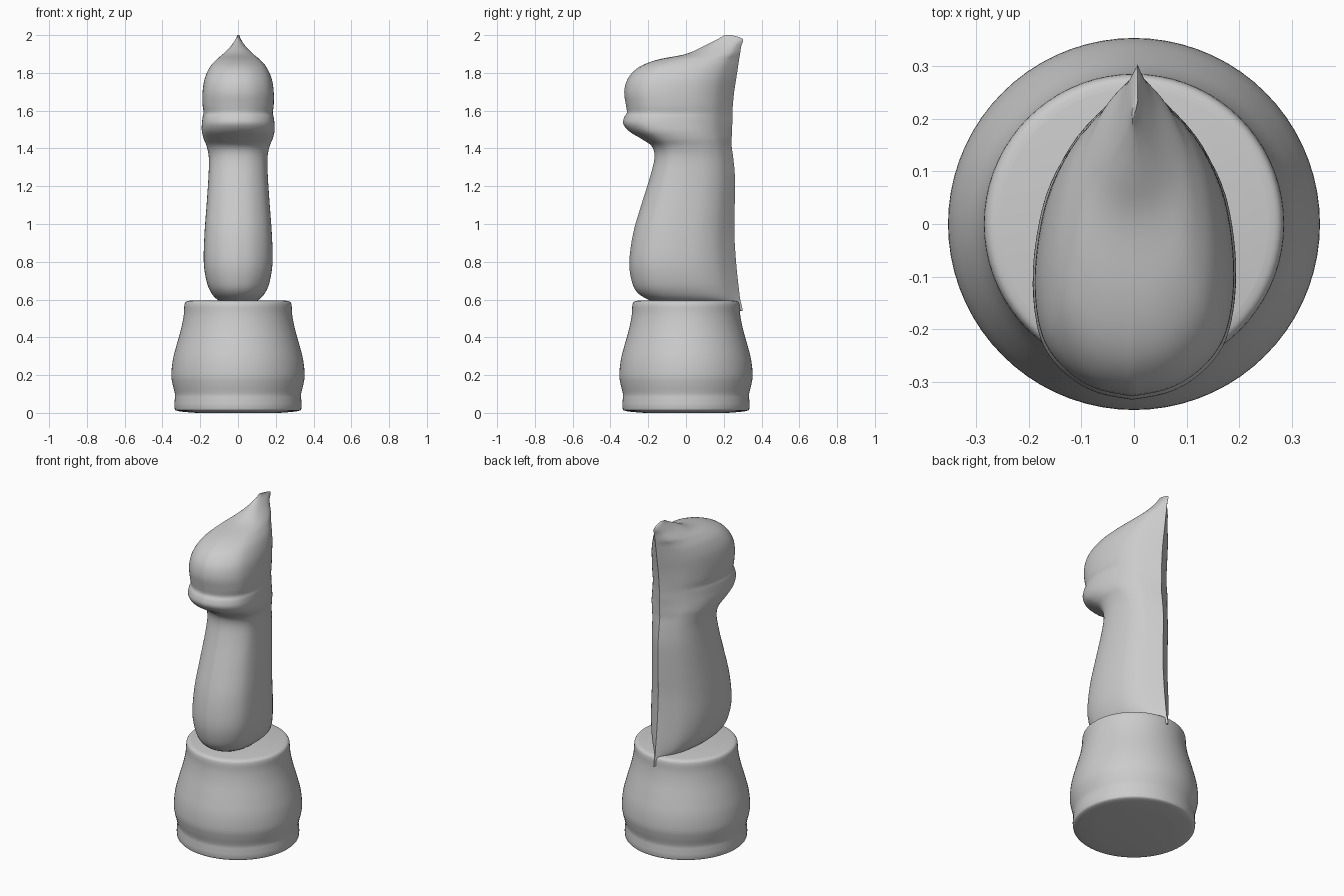
import bpy, bmesh, math

default_cube = bpy.data.objects.get("Cube")
if default_cube:
    bpy.data.objects.remove(default_cube, do_unlink=True)

grey = bpy.data.materials.new("plain_grey")
grey.use_nodes = True
grey.diffuse_color = (0.6, 0.6, 0.6, 1)
grey.node_tree.nodes["Principled BSDF"].inputs["Base Color"].default_value = grey.diffuse_color


def smooth_path(points, steps):
    """Catmull-Rom interpolation through tuples of any length."""
    result = []
    last = len(points) - 1
    for i in range(last):
        a, b = points[max(i - 1, 0)], points[i]
        c, d = points[i + 1], points[min(i + 2, last)]
        for s in range(steps):
            t = s / steps
            result.append(tuple(
                q + 0.5 * t * (r - p + t * (2 * p - 5 * q + 4 * r - u + t * (3 * (q - r) + u - p)))
                for p, q, r, u in zip(a, b, c, d)))
    result.append(points[last])
    return result


def loft(name, rings, sharp_angle):
    """Skin closed rings of equal length and cap both ends."""
    bm = bmesh.new()
    loops = [[bm.verts.new(co) for co in ring] for ring in rings]
    count = len(loops[0])
    for low, high in zip(loops, loops[1:]):
        for i in range(count):
            j = (i + 1) % count
            bm.faces.new((low[i], low[j], high[j], high[i]))
    bm.faces.new(loops[0][::-1])
    bm.faces.new(loops[-1])
    bmesh.ops.recalc_face_normals(bm, faces=bm.faces)
    mesh = bpy.data.meshes.new(name)
    bm.to_mesh(mesh)
    bm.free()
    mesh.materials.append(grey)
    obj = bpy.data.objects.new(name, mesh)
    bpy.context.collection.objects.link(obj)
    bpy.ops.object.select_all(action="DESELECT")
    obj.select_set(True)
    bpy.context.view_layer.objects.active = obj
    bpy.ops.object.shade_smooth_by_angle(angle=math.radians(sharp_angle))
    return obj


# Pedestal: round turned base, as (radius, height)
base_profile = [
    (0.22, 0), (0.32, 0.01), (0.336, 0.03), (0.335, 0.07), (0.334, 0.1),
    (0.346, 0.15), (0.353, 0.2), (0.345, 0.28), (0.325, 0.36), (0.3, 0.45),
    (0.287, 0.52), (0.284, 0.57), (0.275, 0.588), (0.255, 0.594)]
segments = 72
angles = [math.tau * i / segments for i in range(segments)]
loft("base", [[(r * math.cos(a), r * math.sin(a), z) for a in angles]
              for r, z in smooth_path(base_profile, 4)], 50)

# Teardrop outline: (distance from front to back edge, relative half width)
teardrop = [
    (0, 0), (0.02, 0.32), (0.06, 0.57), (0.13, 0.8), (0.22, 0.94), (0.36, 1),
    (0.52, 0.97), (0.68, 0.86), (0.82, 0.63), (0.92, 0.31), (1, 0)]
half_outline = smooth_path(teardrop, 4)
outline = half_outline + [(t, -w) for t, w in half_outline[-2:0:-1]]

# Figure: (height, front edge, back edge, half width), neck to crest
stations = [
    (0.54, 0.27, 0.3, 0.003), (0.57, -0.1, 0.295, 0.05), (0.6, -0.2, 0.287, 0.11),
    (0.64, -0.26, 0.282, 0.145), (0.7, -0.288, 0.275, 0.168), (0.8, -0.3, 0.265, 0.182),
    (0.95, -0.28, 0.256, 0.178), (1.1, -0.237, 0.258, 0.167), (1.25, -0.19, 0.259, 0.157),
    (1.35, -0.167, 0.25, 0.155), (1.41, -0.18, 0.242, 0.166), (1.45, -0.235, 0.242, 0.182),
    (1.49, -0.3, 0.243, 0.192), (1.53, -0.332, 0.245, 0.192), (1.565, -0.327, 0.245, 0.188),
    (1.59, -0.313, 0.246, 0.183), (1.63, -0.318, 0.248, 0.188), (1.7, -0.327, 0.255, 0.188),
    (1.77, -0.308, 0.266, 0.177), (1.83, -0.25, 0.275, 0.15), (1.87, -0.15, 0.281, 0.115),
    (1.9, 0, 0.286, 0.08), (1.94, 0.09, 0.292, 0.04), (1.98, 0.17, 0.3, 0.012),
    (2, 0.205, 0.24, 0.003)]


def slice_ring(z, front, back, width):
    # The back ridge leans very slightly to one side
    return [(width * w + 0.01 * t - 0.003, front + (back - front) * t, z) for t, w in outline]


loft("figure", [slice_ring(*row) for row in smooth_path(stations, 4)], 60)
